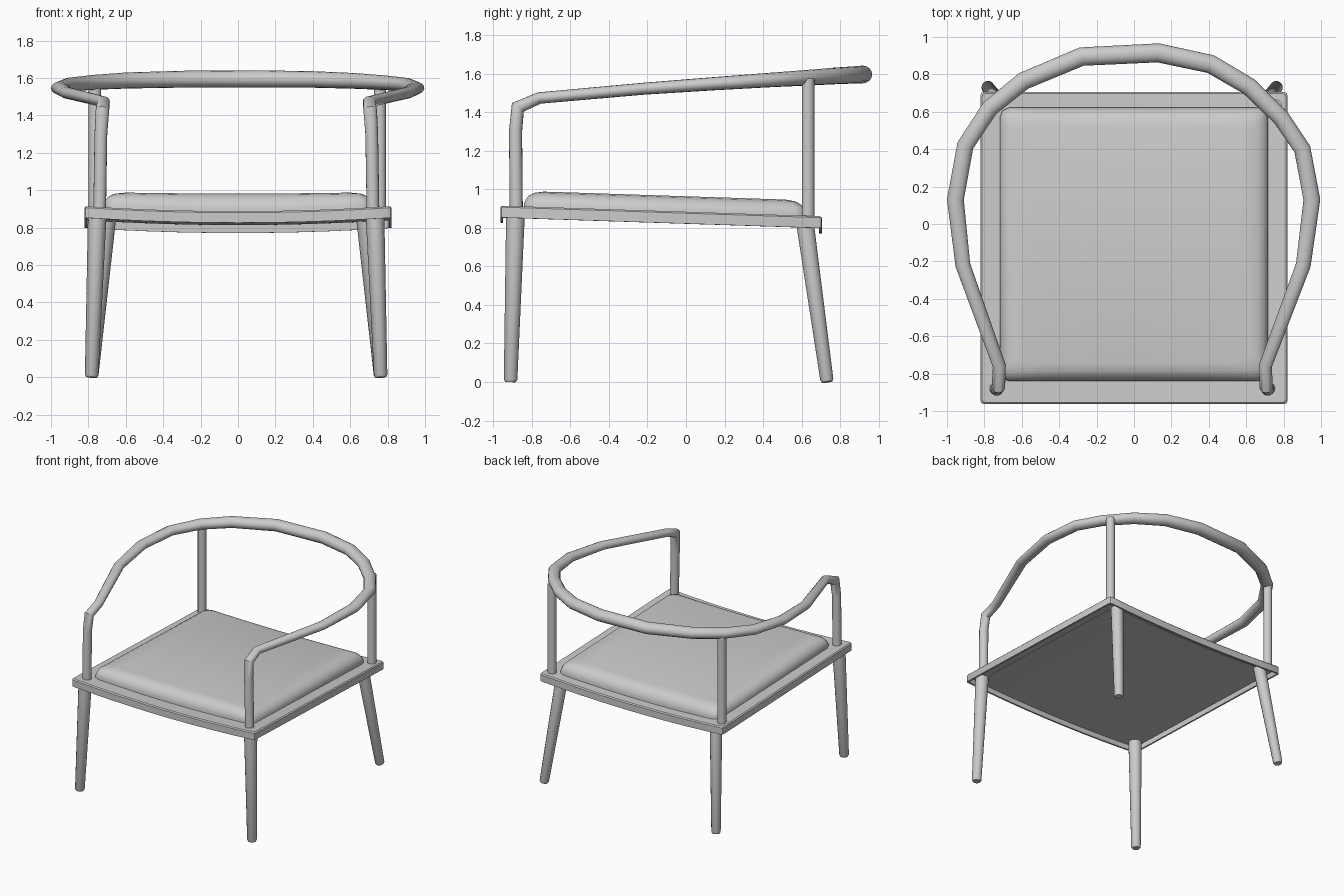
import bpy, bmesh, math
from mathutils import Vector

if "Cube" in bpy.data.objects:
    bpy.data.objects.remove(bpy.data.objects["Cube"])


def finish(name, bm, angle=40):
    bmesh.ops.recalc_face_normals(bm, faces=bm.faces)
    mesh = bpy.data.meshes.new(name)
    bm.to_mesh(mesh)
    bm.free()
    ob = bpy.data.objects.new(name, mesh)
    bpy.context.collection.objects.link(ob)
    bpy.ops.object.select_all(action='DESELECT')
    ob.select_set(True)
    bpy.context.view_layer.objects.active = ob
    bpy.ops.object.shade_smooth_by_angle(angle=math.radians(angle))
    return ob


def skin(bm, rings, loop=False):
    """Join equal-length point rings with quads; returns the vertex rings."""
    vs = [[bm.verts.new(p) for p in r] for r in rings]
    pairs = list(zip(vs, vs[1:])) + ([(vs[-1], vs[0])] if loop else [])
    for a, b in pairs:
        n = len(a)
        for i in range(n):
            j = (i + 1) % n
            bm.faces.new((a[i], a[j], b[j], b[i]))
    return vs


def tube(name, path, sides=14):
    """Sweep an ellipse along (x, y, z, horizontal radius, vertical radius)."""
    pts = [Vector(p[:3]) for p in path]
    rings = []
    for i, c in enumerate(pts):
        d0 = (c - pts[i - 1]).normalized() if i else Vector()
        d1 = (pts[i + 1] - c).normalized() if i < len(pts) - 1 else Vector()
        t = (d0 + d1).normalized()
        if abs(t.z) > 0.4:
            s = Vector((math.copysign(1, c.x), 0, 0))
            s = (s - t * s.dot(t)).normalized()
        else:
            s = Vector((0, 0, 1)).cross(t).normalized()
        u = t.cross(s)
        rings.append([c + s * path[i][3] * math.cos(a) + u * path[i][4] * math.sin(a)
                      for a in (2 * math.pi * k / sides for k in range(sides))])
    bm = bmesh.new()
    vs = skin(bm, rings)
    bm.faces.new(vs[0])
    bm.faces.new(vs[-1])
    return finish(name, bm)


def seat_z(x, y, sag=1.0):
    """Seat plane: slopes down to the back and dips in the middle."""
    return 0.915 - 0.033 * (y + 0.96) - 0.027 * sag * (1 - (x / 0.82) ** 2)


def rim(x, y0, y1, h, r, sag=1.0, n=10):
    """Rectangular outline with rounded corners, following the seat plane."""
    ends = [(-x, r), (-x + 0.3 * r, 0.3 * r), (-x + r, 0)]
    row = ends + [(-x + r + 2 * (x - r) * k / n, 0) for k in range(1, n)]
    row += [(-a, b) for a, b in reversed(ends)]
    front = [(a, y0 + b) for a, b in row]
    back = [(a, y1 - b) for a, b in reversed(row)]
    return [(a, b, seat_z(a, b, sag) + h) for a, b in front + back]


def inset_rim(x, y0, y1, d, h, r, sag=1.0):
    return rim(x - d, y0 + d, y1 - d, h, r, sag)


# Seat frame: curved border with a hanging lip, hollow underneath
FX, FY0, FY1 = 0.822, -0.962, 0.705
profile = [(0.008, 0), (0, -0.008), (0, -0.062), (0.014, -0.062),
           (0.014, -0.02), (0.13, -0.02), (0.13, 0)]
bm = bmesh.new()
skin(bm, [inset_rim(FX, FY0, FY1, d, h, 0.018) for d, h in profile], loop=True)
finish("seat_frame", bm, 35)

# Cushion: rounded pad, closed underneath by its own base
profile = [(0, -0.022, 1), (0, 0.02, 1), (0.008, 0.042, 0.9), (0.025, 0.064, 0.7),
           (0.055, 0.078, 0.5), (0.1, 0.084, 0.35)]
bm = bmesh.new()
vs = skin(bm, [inset_rim(0.717, -0.84, 0.622, d, h, 0.05, s) for d, h, s in profile])
for ring in (vs[0], vs[-1]):
    n = len(ring)
    for i in range(n // 2 - 1):
        bm.faces.new((ring[i], ring[i + 1], ring[n - 2 - i], ring[n - 1 - i]))
finish("cushion", bm, 50)

# Legs (tapered, splayed) and back posts, left and right
def taper(name, bottom, top, r0, r1):
    b, t = Vector(bottom), Vector(top)
    lift = b.lerp(t, 0.015)
    return tube(name, [(*b, r0 * 0.8, r0 * 0.8), (*lift, r0, r0), (*t, r1, r1)])

CX = -0.01
for side, s in (("left", -1), ("right", 1)):
    taper(f"front_leg_{side}", (CX + s * 0.773, -0.91, 0.0),
          (CX + s * 0.742, -0.884, 0.885), 0.036, 0.05)
    taper(f"back_leg_{side}", (CX + s * 0.772, 0.732, 0.0),
          (CX + s * 0.69, 0.615, 0.84), 0.035, 0.047)
    px = -0.003 + s * 0.762
    tube(f"back_post_{side}", [(px, 0.633, 0.85, 0.033, 0.033),
                               (px, 0.633, 1.575, 0.033, 0.033)])

# Arm and back rail: one bent tube from front post to front post
left = [(-0.74, -0.88, 0.87, 0.034, 0.034), (-0.733, -0.884, 1.3, 0.034, 0.034),
        (-0.725, -0.872, 1.425, 0.036, 0.038), (-0.72, -0.76, 1.473, 0.035, 0.03),
        (-0.915, -0.22, 1.521, 0.04, 0.031), (-0.955, 0.13, 1.546, 0.045, 0.034),
        (-0.902, 0.42, 1.565, 0.045, 0.037), (-0.77, 0.62, 1.577, 0.046, 0.04),
        (-0.59, 0.765, 1.587, 0.048, 0.043), (-0.28, 0.895, 1.594, 0.05, 0.045)]
right = [(0.13, 0.915, 1.595, 0.051, 0.046), (0.41, 0.855, 1.592, 0.05, 0.044),
         (0.615, 0.735, 1.585, 0.048, 0.042), (0.785, 0.57, 1.575, 0.046, 0.039),
         (0.9, 0.4, 1.564, 0.045, 0.037), (0.951, 0.13, 1.546, 0.045, 0.034),
         (0.905, -0.22, 1.521, 0.04, 0.031)]
right += [(-x - 0.018, y, z, a, b) for x, y, z, a, b in reversed(left[:4])]
tube("arm_rail", left + right, 16)
